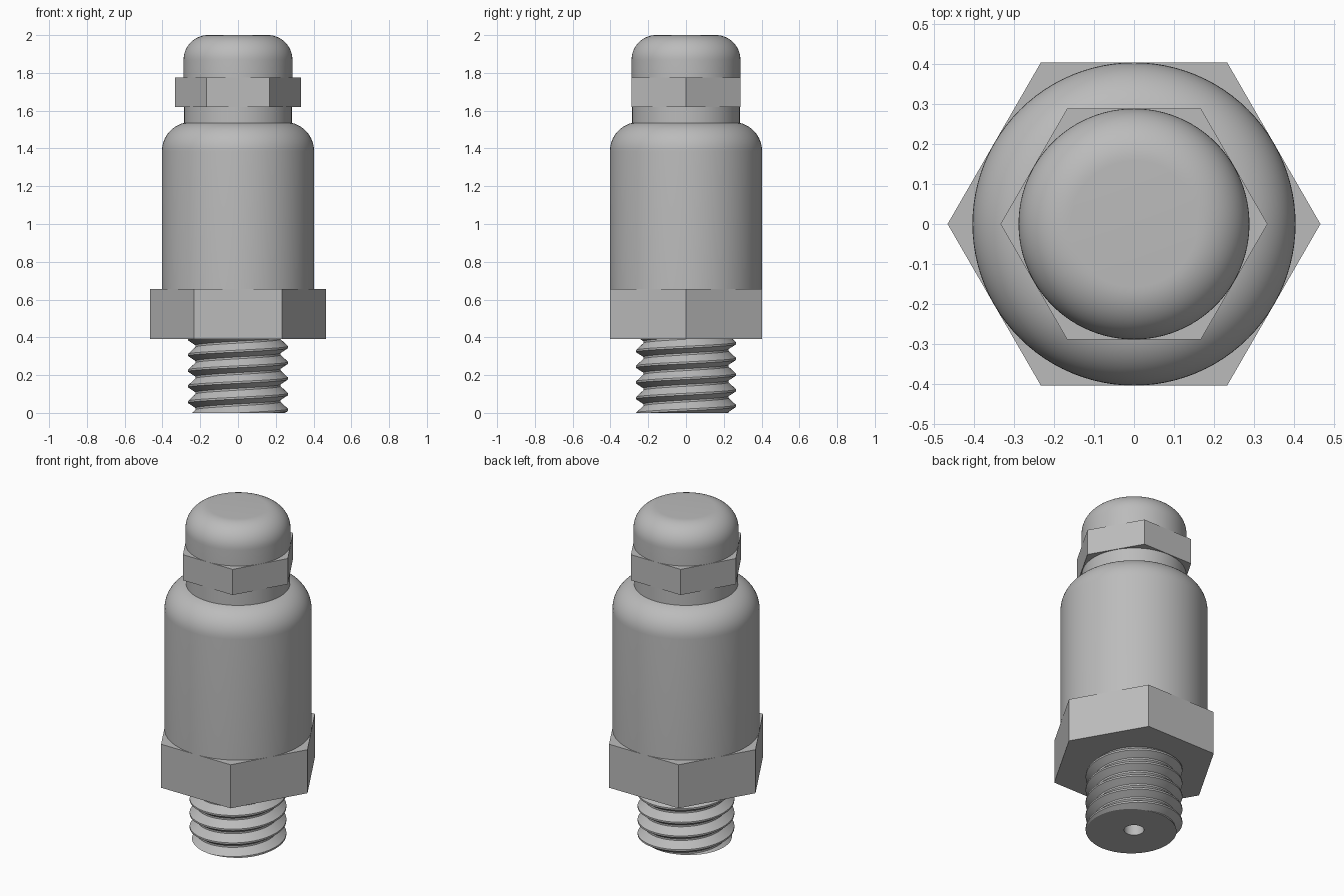
import bpy, bmesh
from math import sin, cos, pi, radians

if "Cube" in bpy.data.objects:
    bpy.data.objects.remove(bpy.data.objects["Cube"], do_unlink=True)

# Single grey metal
metal = bpy.data.materials.new("grey_metal")
metal.use_nodes = True
grey = (0.5, 0.5, 0.5, 1)
metal.diffuse_color = grey
metal.node_tree.nodes["Principled BSDF"].inputs["Base Color"].default_value = grey


def finish(bm, name, smooth=True):
    bmesh.ops.recalc_face_normals(bm, faces=bm.faces)
    mesh = bpy.data.meshes.new(name)
    bm.to_mesh(mesh)
    bm.free()
    mesh.materials.append(metal)
    obj = bpy.data.objects.new(name, mesh)
    bpy.context.collection.objects.link(obj)
    if smooth:
        bpy.ops.object.select_all(action="DESELECT")
        obj.select_set(True)
        bpy.context.view_layer.objects.active = obj
        bpy.ops.object.shade_smooth_by_angle(angle=radians(30))
    return obj


def ring(bm, r, z, n):
    return [bm.verts.new((r * cos(2 * pi * i / n), r * sin(2 * pi * i / n), z))
            for i in range(n)]


def lathe(name, profile, n=96, smooth=True):
    """Closed solid turned from (radius, height) points."""
    bm = bmesh.new()
    rings = [ring(bm, r, z, n) for r, z in profile]
    for a, b in zip(rings, rings[1:]):
        for i in range(n):
            j = (i + 1) % n
            bm.faces.new((a[i], a[j], b[j], b[i]))
    bm.faces.new(rings[0])
    bm.faces.new(rings[-1])
    return finish(bm, name, smooth)


def rounded(radius, bottom, top, fillet, steps=14):
    """Cylinder profile with a filleted top edge."""
    arc = [(radius - fillet + fillet * cos(pi / 2 * k / steps),
            top - fillet + fillet * sin(pi / 2 * k / steps)) for k in range(steps + 1)]
    return [(radius, bottom)] + arc


# Turned body and cap
lathe("main_body", rounded(0.403, 0.655, 1.54, 0.155))
lathe("cap_neck", [(0.285, 1.53), (0.285, 1.63)])
lathe("cap_dome", rounded(0.288, 1.77, 2.0, 0.13))

# Hexagonal spanner sections, corners on the x axis
lathe("lower_hex", [(0.465, 0.392), (0.465, 0.655)], 6, False)
lathe("upper_hex", [(0.333, 1.62), (0.333, 1.775)], 6, False)


def threaded_stem(top=0.395, pitch=0.083, crest_z=0.016, n=72, turns=8):
    bm = bmesh.new()
    # Helical V thread: root, root, crest, crest, next root
    tooth = [(0.225, -0.041), (0.225, -0.031), (0.265, -0.005),
             (0.265, 0.005), (0.225, pitch - 0.041)]
    columns = []
    for i in range(n * turns + 1):
        a = 2 * pi * i / n
        z0 = crest_z + pitch * (i / n - 2)
        columns.append([bm.verts.new((r * cos(a), r * sin(a), z0 + z)) for r, z in tooth])
    for a, b in zip(columns, columns[1:]):
        for k in range(len(tooth) - 1):
            bm.faces.new((a[k], b[k], b[k + 1], a[k + 1]))
    bmesh.ops.remove_doubles(bm, verts=bm.verts, dist=1e-5)
    # Trim both ends square
    for z, direction in ((0, -1), (top, 1)):
        bmesh.ops.bisect_plane(bm, geom=bm.verts[:] + bm.edges[:] + bm.faces[:],
                               plane_co=(0, 0, z), plane_no=(0, 0, direction),
                               clear_outer=True)
    # Blind bore up the middle
    low, high = ring(bm, 0.055, 0, 32), ring(bm, 0.055, top, 32)
    for i in range(32):
        j = (i + 1) % 32
        bm.faces.new((low[i], low[j], high[j], high[i]))
    bm.faces.new(high)
    # Flat end face around the bore
    rim = [e for e in bm.edges if e.is_boundary
           and all(abs(v.co.z) < 1e-5 for v in e.verts)]
    bmesh.ops.triangle_fill(bm, edges=rim, use_beauty=True, normal=(0, 0, -1))
    return finish(bm, "threaded_stem")


threaded_stem()
